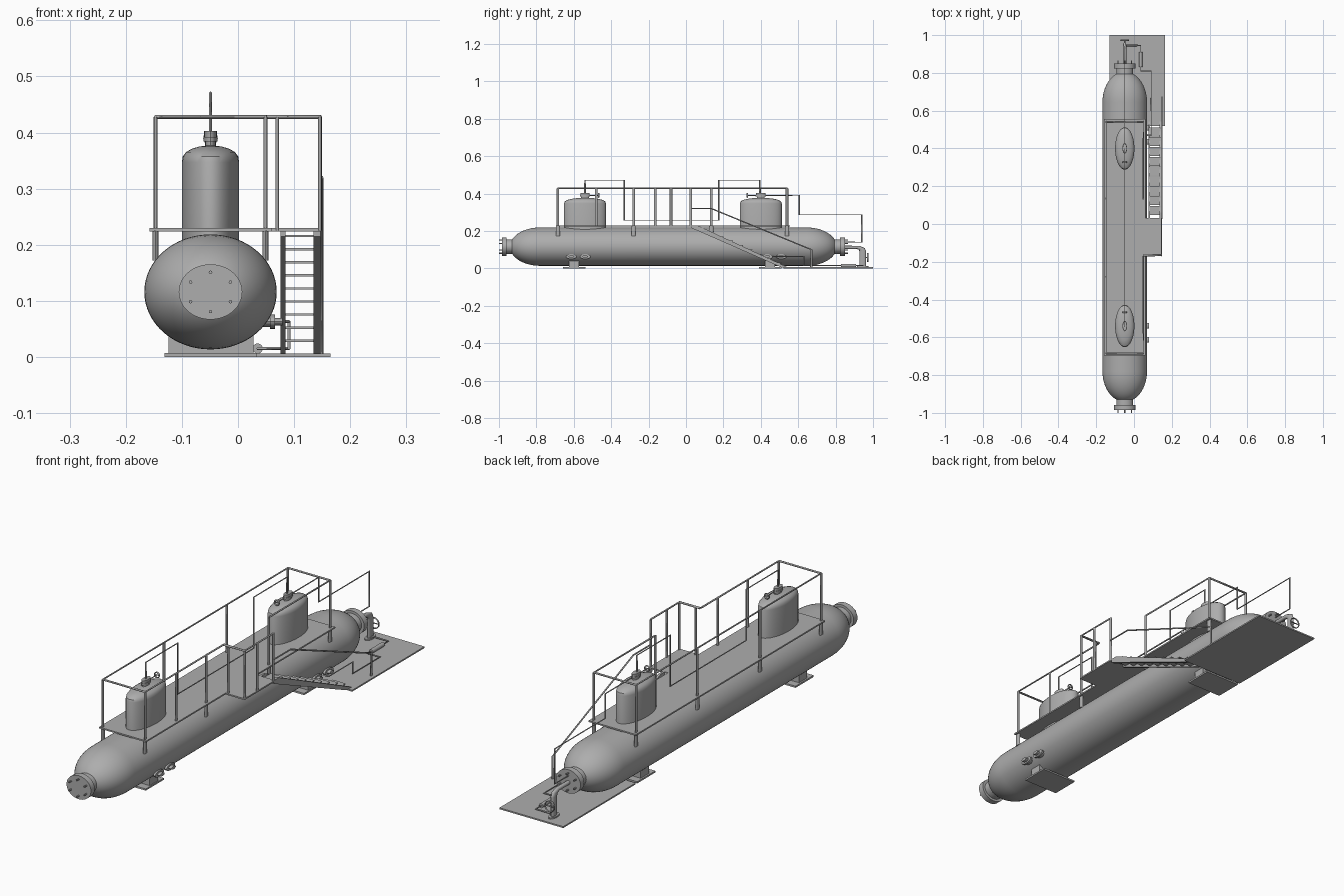
import bpy, bmesh, math

if "Cube" in bpy.data.objects:
    bpy.data.objects.remove(bpy.data.objects["Cube"], do_unlink=True)

grey = bpy.data.materials.new("plain grey")
grey.use_nodes = True
grey.diffuse_color = (0.42, 0.42, 0.42, 1)
grey.node_tree.nodes["Principled BSDF"].inputs["Base Color"].default_value = (0.42, 0.42, 0.42, 1)

CX = -0.049      # vessel axis in x
CY = -0.0675     # vessel middle in y
CZ = 0.116       # vessel axis in z
STRETCH = 2.0    # round sections are stretched along y


def finish(name, bm, smooth=True):
    bmesh.ops.recalc_face_normals(bm, faces=bm.faces)
    me = bpy.data.meshes.new(name)
    bm.to_mesh(me)
    bm.free()
    ob = bpy.data.objects.new(name, me)
    bpy.context.collection.objects.link(ob)
    me.materials.append(grey)
    if smooth:
        bpy.ops.object.select_all(action='DESELECT')
        ob.select_set(True)
        bpy.context.view_layer.objects.active = ob
        bpy.ops.object.shade_smooth_by_angle(angle=math.radians(35))
    return ob


def lathe(name, profile, axis, centre, radii, n=32):
    """Spin (position, radius) pairs round an axis, with elliptical radii."""
    bm = bmesh.new()
    rings = []
    for t, r in profile:
        ring = []
        for i in range(n):
            a = math.tau * i / n
            u, v = math.cos(a) * r * radii[0], math.sin(a) * r * radii[1]
            p = {'x': (t, u, v), 'y': (u, t, v), 'z': (u, v, t)}[axis]
            ring.append(bm.verts.new([c + q for c, q in zip(centre, p)]))
        rings.append(ring)
    for a, b in zip(rings, rings[1:]):
        for i in range(n):
            j = (i + 1) % n
            bm.faces.new((a[i], a[j], b[j], b[i]))
    bm.faces.new(rings[0])
    bm.faces.new(rings[-1])
    return finish(name, bm)


def rod(name, axis, centre, start, end, radii, n=16):
    return lathe(name, [(start, 1), (end, 1)], axis, centre, radii, n)


def prism(name, outline, axis, low, high):
    """Extrude a flat outline along x (y,z points) or z (x,y points)."""
    bm = bmesh.new()
    place = (lambda p, h: (h, *p)) if axis == 'x' else (lambda p, h: (*p, h))
    a = [bm.verts.new(place(p, low)) for p in outline]
    b = [bm.verts.new(place(p, high)) for p in outline]
    bm.faces.new(a)
    bm.faces.new(b)
    for i in range(len(a)):
        j = (i + 1) % len(a)
        bm.faces.new((a[i], a[j], b[j], b[i]))
    return finish(name, bm, False)


def box(name, x, y, z):
    return prism(name, [(x[0], y[0]), (x[1], y[0]), (x[1], y[1]), (x[0], y[1])], 'z', *z)


def pipe(name, points, r=0.0026, closed=False):
    cu = bpy.data.curves.new(name, 'CURVE')
    cu.dimensions = '3D'
    cu.bevel_depth = r
    cu.bevel_resolution = 2
    cu.use_fill_caps = True
    sp = cu.splines.new('POLY')
    sp.points.add(len(points) - 1)
    for q, (x, y, z) in zip(sp.points, points):
        q.co = (x, y / STRETCH, z, 1)
    sp.use_cyclic_u = closed
    ob = bpy.data.objects.new(name, cu)
    ob.scale.y = STRETCH
    bpy.context.collection.objects.link(ob)
    cu.materials.append(grey)
    bpy.ops.object.select_all(action='DESELECT')
    ob.select_set(True)
    bpy.context.view_layer.objects.active = ob
    bpy.ops.object.convert(target='MESH')
    bpy.ops.object.shade_smooth_by_angle(angle=math.radians(50))


def wheel(name, x, y, z, r):
    ring = [(x + r * math.cos(math.tau * i / 16), y, z + r * math.sin(math.tau * i / 16)) for i in range(16)]
    pipe(name, ring, 0.002, True)
    pipe(name + "_spoke", [(x - r, y, z), (x + r, y, z)], 0.0015)


# Vessel with domed ends, necks and flanges
half = [(0.917, 0.48), (0.892, 0.48), (0.892, 0.38), (0.862, 0.38)]
for i in range(1, 11):
    a = math.asin(0.38) + (math.pi / 2 - math.asin(0.38)) * i / 10
    half.append((0.7125 + 0.1495 * math.cos(a) / math.cos(math.asin(0.38)), math.sin(a)))
profile = [(-t, r) for t, r in half] + half[::-1]
lathe("vessel", profile, 'y', (CX, CY, CZ), (0.118, 0.1025), 64)
for side in (-1, 1):
    for i in range(6):
        a = math.tau * (i + 0.5) / 6 + math.pi / 3
        a = math.pi / 2 + math.tau * i / 6
        rod("flange_bolt", 'y', (CX + 0.041 * math.cos(a), CY, CZ + 0.035 * math.sin(a)),
            side * 0.885, side * 0.9325, (0.0032, 0.0032), 8)

# Saddles and side nozzles
for y in (-0.598, 0.45):
    box("saddle_base", (-0.131, 0.033), (y - 0.06, y + 0.06), (0, 0.007))
    box("saddle_web", (-0.124, 0.028), (y - 0.027, y + 0.027), (0.005, 0.055))
    for dy in (-0.037, 0.037):
        at = (0, y + 0.022 + dy, 0.063)
        lathe("side_nozzle", [(0.03, 0.75), (0.057, 0.75), (0.057, 1), (0.066, 1), (0.066, 0.5), (0.079, 0.5)],
              'x', at, (0.029, 0.013), 20)

# Domed hatches with necks, caps and small valves
for y, way in ((-0.54, 1), (0.4, -1)):
    at = (CX, y, 0)
    lathe("hatch_dome", [(0.18, 1), (0.347, 1), (0.357, 0.97), (0.365, 0.86), (0.371, 0.66),
                         (0.375, 0.4), (0.377, 0.12)], 'z', at, (0.051, 0.112), 40)
    lathe("hatch_cap", [(0.37, 0.75), (0.384, 0.75), (0.384, 1), (0.392, 1), (0.392, 0.9), (0.403, 0.9)],
          'z', at, (0.0125, 0.028), 20)
    pipe("valve_stem", [(CX, y, 0.39), (CX, y + way * 0.073, 0.39)], 0.002)
    wheel("valve_wheel", CX, y + way * 0.073, 0.39, 0.011)

# Deck with side landing
prism("deck", [(-0.158, -0.695), (0.061, -0.695), (0.061, -0.17), (0.149, -0.17),
               (0.149, 0.032), (0.061, 0.032), (0.061, 0.557), (-0.158, 0.557)], 'z', 0.224, 0.23)

# Railings
TOP, L, R, OUT = 0.428, -0.147, 0.049, 0.146
pipe("main_rail", [(R, 0.135, TOP), (R, 0.54, TOP), (L, 0.54, TOP), (L, -0.685, TOP),
                   (R, -0.685, TOP), (R, -0.17, TOP)], 0.0035)
pipe("landing_rail", [(R, -0.165, TOP), (OUT, -0.165, TOP), (OUT, 0.026, TOP)], 0.0035)
for y in (-0.685, -0.28, 0.135, 0.54):
    for x in (L, R):
        pipe("rail_post", [(x, y, 0.18), (x, y, TOP)], 0.0035)
        rod("post_socket", 'z', (x, y, 0), 0.172, 0.225, (0.005, 0.011))
for x, y in ((R, -0.48), (0.07, -0.165), (OUT, -0.165), (OUT, -0.08), (OUT, 0.026)):
    pipe("landing_post", [(x, y, 0.225), (x, y, TOP)], 0.0035)

# Stairs
for x0, x1 in ((0.076, 0.085), (0.135, 0.147)):
    prism("stair_stringer", [(0.03, 0.23), (0.06, 0.23), (0.545, 0.005), (0.51, 0.005), (0.03, 0.215)], 'x', x0, x1)
for i in range(9):
    z = 0.029 + i * 0.0233
    y = 0.49 - i * 0.052
    box("stair_tread", (0.08, 0.141), (y - 0.026, y + 0.022), (z - 0.002, z + 0.002))
pipe("stair_handrail", [(0.149, 0.026, 0.32), (0.149, 0.135, 0.32), (0.149, 0.67, 0.1), (0.149, 0.67, 0.003)], 0.003)

# Ground plate
box("ground_plate", (-0.131, 0.165), (0.52, 1.0), (0, 0.006))

# Upper pipework
pipe("hatch_link_pipe", [(CX, -0.54, 0.395), (CX, -0.54, 0.471), (CX, -0.33, 0.471), (CX, -0.33, 0.257),
                         (CX, 0.175, 0.257), (CX, 0.175, 0.471), (CX, 0.395, 0.471), (CX, 0.395, 0.395)])
pipe("vent_pipe", [(CX, 0.41, 0.39), (CX, 0.605, 0.39), (CX, 0.605, 0.287), (CX, 0.94, 0.287),
                   (CX, 0.94, 0.14), (CX, 0.84, 0.14)])

# Outlet bend with handwheel
pipe("outlet_pipe", [(CX, 0.84, 0.112), (CX, 0.92, 0.112), (CX, 0.94, 0.104), (CX, 0.945, 0.09),
                     (CX, 0.945, 0.004)], 0.009)
rod("outlet_foot", 'z', (CX, 0.945, 0), 0.005, 0.012, (0.015, 0.03))
pipe("handwheel_stem", [(CX, 0.945, 0.058), (CX, 0.972, 0.058)], 0.003)
wheel("handwheel", CX, 0.972, 0.058, 0.022)

# Drain line along the ground
pipe("drain_pipe", [(0.07, 0.47, 0.063), (0.091, 0.47, 0.063), (0.091, 0.63, 0.063), (0.091, 0.63, 0.015),
                    (0.091, 0.81, 0.015), (0.035, 0.81, 0.015), (0.035, 0.945, 0.015), (CX, 0.945, 0.015)])
rod("drain_pump", 'y', (0.035, 0, 0.015), 0.83, 0.91, (0.009, 0.009), 20)
